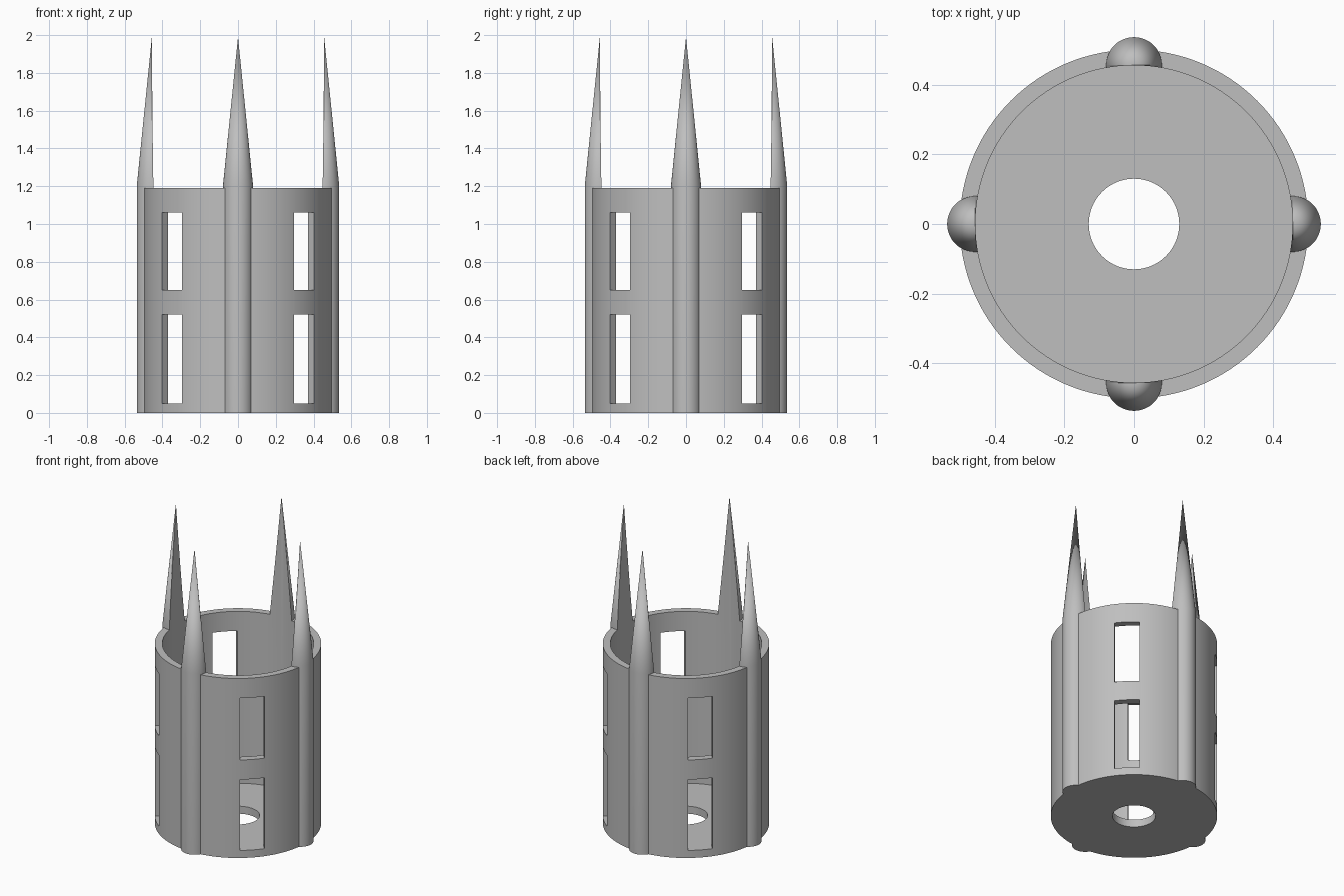
import bpy
import math

WALL_TOP = 1.19
FLOOR = 0.05
BORE = 0.455

cube = bpy.data.objects.get("Cube")
if cube:
    bpy.data.objects.remove(cube, do_unlink=True)

grey = bpy.data.materials.new("plain grey")
grey.use_nodes = True
COLOUR = (0.52, 0.52, 0.52, 1)
grey.diffuse_color = COLOUR
grey.node_tree.nodes["Principled BSDF"].inputs["Base Color"].default_value = COLOUR


def cylinder(name, radius, z0, z1, x=0, y=0, sides=128):
    bpy.ops.mesh.primitive_cylinder_add(
        vertices=sides, radius=radius, depth=z1 - z0, location=(x, y, (z0 + z1) / 2))
    bpy.context.object.name = name
    return bpy.context.object


def spire(name, x, y):
    """Round column that tapers to a point above the wall."""
    r, base, tip, sides = 0.08, 1.2, 1.99, 48
    ring = [(r * math.cos(a), r * math.sin(a))
            for a in (2 * math.pi * i / sides for i in range(sides))]
    verts = [(u, v, z) for z in (0, base) for u, v in ring] + [(0, 0, tip)]
    faces = [tuple(reversed(range(sides)))]
    for i in range(sides):
        j = (i + 1) % sides
        faces.append((i, j, sides + j, sides + i))
        faces.append((sides + i, sides + j, 2 * sides))
    mesh = bpy.data.meshes.new(name)
    mesh.from_pydata(verts, [], faces)
    obj = bpy.data.objects.new(name, mesh)
    obj.location = (x, y, 0)
    bpy.context.collection.objects.link(obj)
    return obj


def window_pair(name, z0, z1, angle):
    """Long box that opens two opposite windows in one cut."""
    bpy.ops.mesh.primitive_cube_add(size=1, location=(0, 0, (z0 + z1) / 2))
    obj = bpy.context.object
    obj.name = name
    obj.scale = (2, 0.15, z1 - z0)
    obj.rotation_euler.z = angle
    return obj


def combine(target, tool, operation):
    tool.hide_render = True
    bpy.context.view_layer.update()
    mod = target.modifiers.new(tool.name, "BOOLEAN")
    mod.operation = operation
    mod.solver = "EXACT"
    mod.object = tool
    bpy.ops.object.select_all(action="DESELECT")
    bpy.context.view_layer.objects.active = target
    target.select_set(True)
    bpy.ops.object.modifier_apply(modifier=mod.name)
    bpy.data.objects.remove(tool, do_unlink=True)


# Round body with four spires at the quarter points
tower = cylinder("tower_holder", 0.5, 0, WALL_TOP)
for k in range(4):
    a = k * math.pi / 2
    combine(tower, spire("spire", 0.456 * math.cos(a), 0.456 * math.sin(a)), "UNION")

# Hollow inside, which also trims the spires, and drain hole in the floor
combine(tower, cylinder("bore", BORE, FLOOR, 2.2), "DIFFERENCE")
combine(tower, cylinder("drain_hole", 0.13, -0.1, 0.2, sides=64), "DIFFERENCE")

# Two rows of windows on the diagonals
for z0, z1 in ((FLOOR, 0.52), (0.65, 1.06)):
    for angle in (math.pi / 4, -math.pi / 4):
        combine(tower, window_pair("window", z0, z1, angle), "DIFFERENCE")

# Finish
tower.data.materials.clear()
tower.data.materials.append(grey)
for p in tower.data.polygons:
    p.material_index = 0
bpy.ops.object.shade_smooth_by_angle(angle=math.radians(25))
